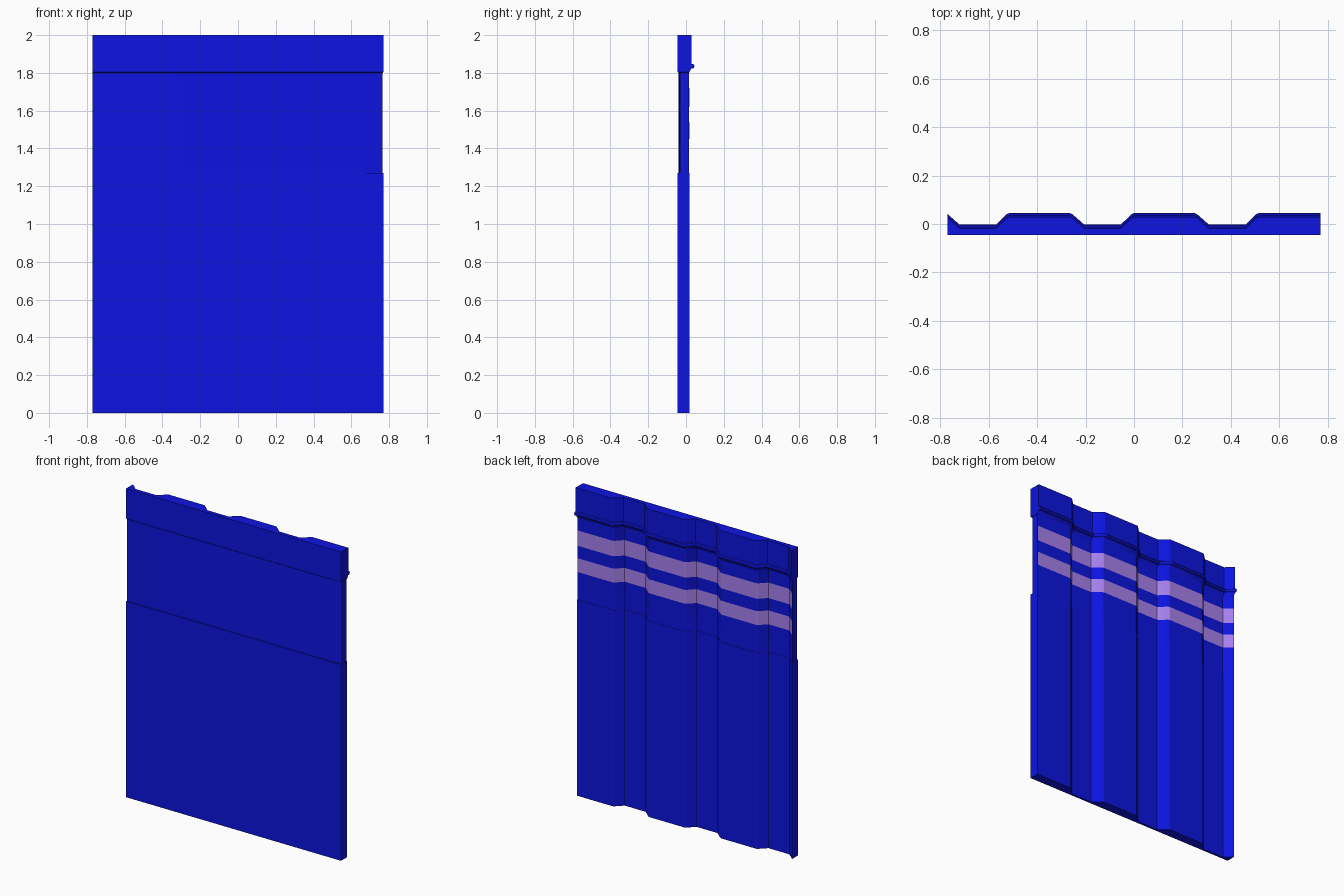
import bpy, bmesh, math

if "Cube" in bpy.data.objects:
    bpy.data.objects.remove(bpy.data.objects["Cube"])

HALF = 0.77          # half width of the panel
PITCH = 0.515        # distance between corrugation ribs
DEPTH = 0.048        # groove depth


def material(name, rgb):
    m = bpy.data.materials.new(name)
    m.diffuse_color = (*rgb, 1)
    m.use_nodes = True
    m.node_tree.nodes["Principled BSDF"].inputs["Base Color"].default_value = m.diffuse_color
    return m


BLUE = material("blue_paint", (0.004, 0.007, 0.75))
PINK = material("pale_stripe", (0.38, 0.22, 0.85))


def loft(name, rings, mat, closed=True):
    """Skin a list of equal-length point rings; closed rings get end caps."""
    bm = bmesh.new()
    vs = [[bm.verts.new(p) for p in r] for r in rings]
    n = len(rings[0])
    for a, b in zip(vs, vs[1:]):
        for i in range(n if closed else n - 1):
            j = (i + 1) % n
            bm.faces.new((a[i], a[j], b[j], b[i]))
    if closed:
        bm.faces.new(vs[0])
        bm.faces.new(vs[-1])
    bmesh.ops.remove_doubles(bm, verts=bm.verts, dist=1e-5)
    bmesh.ops.recalc_face_normals(bm, faces=bm.faces)
    me = bpy.data.meshes.new(name)
    bm.to_mesh(me)
    bm.free()
    me.materials.append(mat)
    ob = bpy.data.objects.new(name, me)
    bpy.context.collection.objects.link(ob)
    return ob


# Corrugation profile: trapezoid ribs with softened shoulders, left to right
rib = [(0, -DEPTH), (0.045, -0.004), (0.055, 0),
       (0.305, 0), (0.315, -0.004), (0.365, -DEPTH)]
profile = [(-0.57 + k * PITCH + x, y) for k in range(-1, 3) for x, y in rib]
profile = [p for p in profile if -HALF - 0.001 < p[0] < 0.76] + [(HALF, 0)]


def section(z, front, back, inset=0, curl=0):
    """Flat front, corrugated back; curl bends the right front edge inward."""
    lim = HALF - inset
    ring = [(max(-HALF, min(lim, x)), y + back, z) for x, y in profile]
    for x, c in ((lim, 1), (0.73, 0.55), (0.67, 0.2), (0.58, 0)):
        ring.append((x, front + c * curl, z))
    ring.append((-HALF, front, z))
    return ring


# Panel body: thick base, recessed band, chamfer, thicker head
loft("wall_panel", [
    section(0, -0.045, 0.018),
    section(1.27, -0.045, 0.018),
    section(1.27, -0.039, 0.016, 0.004, 0.008),
    section(1.80, -0.039, 0.016, 0.004, 0.008),
    section(1.805, -0.045, 0.018),
    section(1.825, -0.045, 0.029),
    section(2.0, -0.045, 0.029),
], BLUE)

# Trim bead following the corrugation
bead = [(0.035 + 0.010 * math.cos(t), 1.835 + 0.013 * math.sin(t))
        for t in (i * math.tau / 8 for i in range(8))]
loft("trim_bead", [[(x, y + by, bz) for by, bz in bead] for x, y in profile], BLUE)

# Two painted stripes across the back
for name, z0, z1 in (("upper_stripe", 1.62, 1.72), ("lower_stripe", 1.45, 1.54)):
    loft(name, [[(min(x, 0.766), y + 0.018, z) for x, y in profile]
                for z in (z1, z0)], PINK, closed=False)

# Smooth the gently curled faces, keep creases sharp
for ob in bpy.context.collection.objects:
    ob.select_set(True)
    bpy.context.view_layer.objects.active = ob
bpy.ops.object.shade_smooth_by_angle(angle=math.radians(20))
